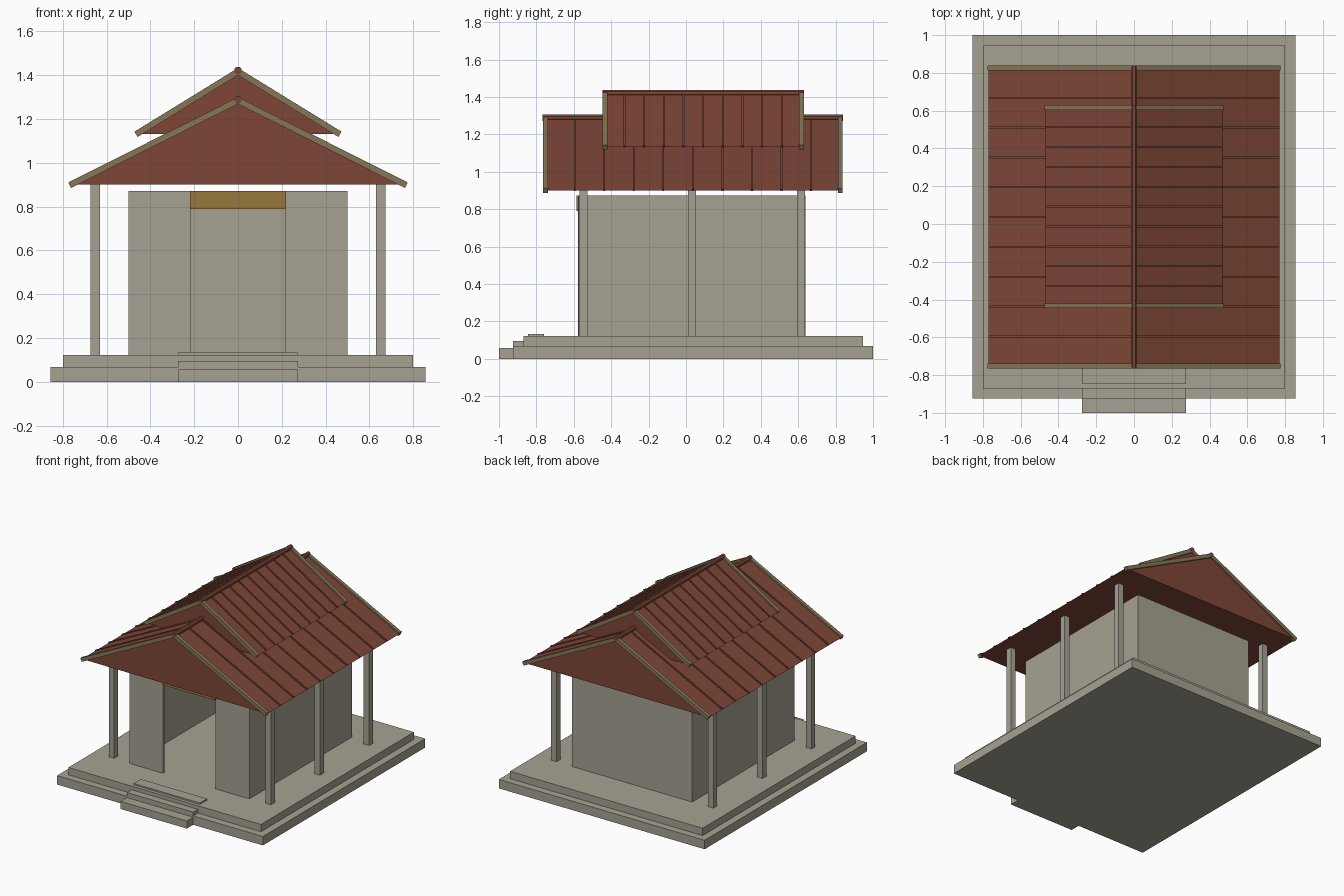
import bpy, bmesh, math

if "Cube" in bpy.data.objects:
    bpy.data.objects.remove(bpy.data.objects["Cube"])


def material(name, rgb):
    m = bpy.data.materials.new(name)
    m.diffuse_color = (*rgb, 1)
    m.use_nodes = True
    m.node_tree.nodes["Principled BSDF"].inputs["Base Color"].default_value = m.diffuse_color
    return m


STONE = material("stone", (0.38, 0.36, 0.29))
TILE = material("roof_red", (0.21, 0.062, 0.038))
TRIM = material("trim", (0.24, 0.18, 0.095))
GOLD = material("gold", (0.32, 0.19, 0.045))


def extrude_y(name, pts, y0, y1, mat):
    """Extrude an xz outline from y0 to y1."""
    bm = bmesh.new()
    face = bm.faces.new([bm.verts.new((x, y0, z)) for x, z in pts])
    new = bmesh.ops.extrude_face_region(bm, geom=[face])["geom"]
    verts = [g for g in new if isinstance(g, bmesh.types.BMVert)]
    bmesh.ops.translate(bm, verts=verts, vec=(0, y1 - y0, 0))
    bmesh.ops.recalc_face_normals(bm, faces=bm.faces)
    me = bpy.data.meshes.new(name)
    bm.to_mesh(me)
    bm.free()
    me.materials.append(mat)
    ob = bpy.data.objects.new(name, me)
    bpy.context.collection.objects.link(ob)
    return ob


def box(name, x0, x1, y0, y1, z0, z1, mat=STONE):
    return extrude_y(name, [(x0, z0), (x1, z0), (x1, z1), (x0, z1)], y0, y1, mat)


def chevron(name, w, eave, apex, t, y0, y1, mat):
    """Inverted V band of thickness t following both roof slopes."""
    a = math.atan2(apex - eave, w)
    dx, dz, drop = t * math.sin(a), t * math.cos(a), t / math.cos(a)
    pts = [(-w, eave), (0, apex), (w, eave), (w - dx, eave - dz),
           (0, apex - drop), (-w + dx, eave - dz)]
    return extrude_y(name, pts, y0, y1, mat)


def roof(name, w, base, apex, y0, y1):
    """Closed gable roof with seams, barge boards and a ridge bar."""
    extrude_y(name + "_body", [(-w, base), (w, base), (0, apex)], y0 + 0.012, y1 - 0.012, TILE)
    step = (y1 - y0 - 0.024) / 10
    for i in range(1, 10):
        y = y0 + 0.012 + i * step
        chevron(f"{name}_seam_{i}", w, base + 0.008, apex + 0.008, 0.012, y - 0.005, y + 0.005, TILE)
    for tag, y in (("front", y0), ("back", y1 - 0.026)):
        chevron(f"{name}_{tag}_barge", w + 0.005, base + 0.01, apex + 0.015, 0.028, y, y + 0.026, TRIM)
    r = 0.018
    ring = [(r * math.cos(k * math.pi / 4 + math.pi / 8),
             apex + 0.003 + r * math.sin(k * math.pi / 4 + math.pi / 8)) for k in range(8)]
    extrude_y(name + "_ridge", ring, y0 - 0.001, y1 + 0.001, TILE)


# Stepped platform
box("lower_platform", -0.855, 0.855, -0.925, 1.0, 0, 0.067)
box("upper_platform", -0.80, 0.80, -0.87, 0.945, 0.067, 0.122)

# Entrance steps
box("bottom_step", -0.275, 0.275, -1.0, -0.92, 0, 0.057)
box("middle_step", -0.275, 0.275, -0.925, -0.84, 0.03, 0.095)
box("top_step", -0.275, 0.275, -0.845, -0.76, 0.09, 0.133)

# Chamber walls, open doorway and lintel
box("back_wall", -0.483, 0.483, 0.62, 0.64, 0.122, 0.872)
for s, tag in ((-1, "left"), (1, "right")):
    xs = sorted((s * 0.483, s * 0.50))
    box(tag + "_wall", *xs, -0.575, 0.64, 0.122, 0.872)
    xs = sorted((s * 0.218, s * 0.483))
    box(tag + "_front_wall", *xs, -0.578, -0.558, 0.122, 0.872)
    # Veranda columns
    for i, y in enumerate((-0.548, 0.032, 0.615)):
        box(f"{tag}_column_{i}", s * 0.652 - 0.0225, s * 0.652 + 0.0225,
            y - 0.0225, y + 0.0225, 0.122, 0.905)
box("lintel", -0.22, 0.22, -0.586, -0.558, 0.79, 0.872, GOLD)

# Two-tier roof
roof("lower_roof", 0.77, 0.90, 1.285, -0.765, 0.838)
roof("upper_roof", 0.468, 1.132, 1.418, -0.446, 0.63)
